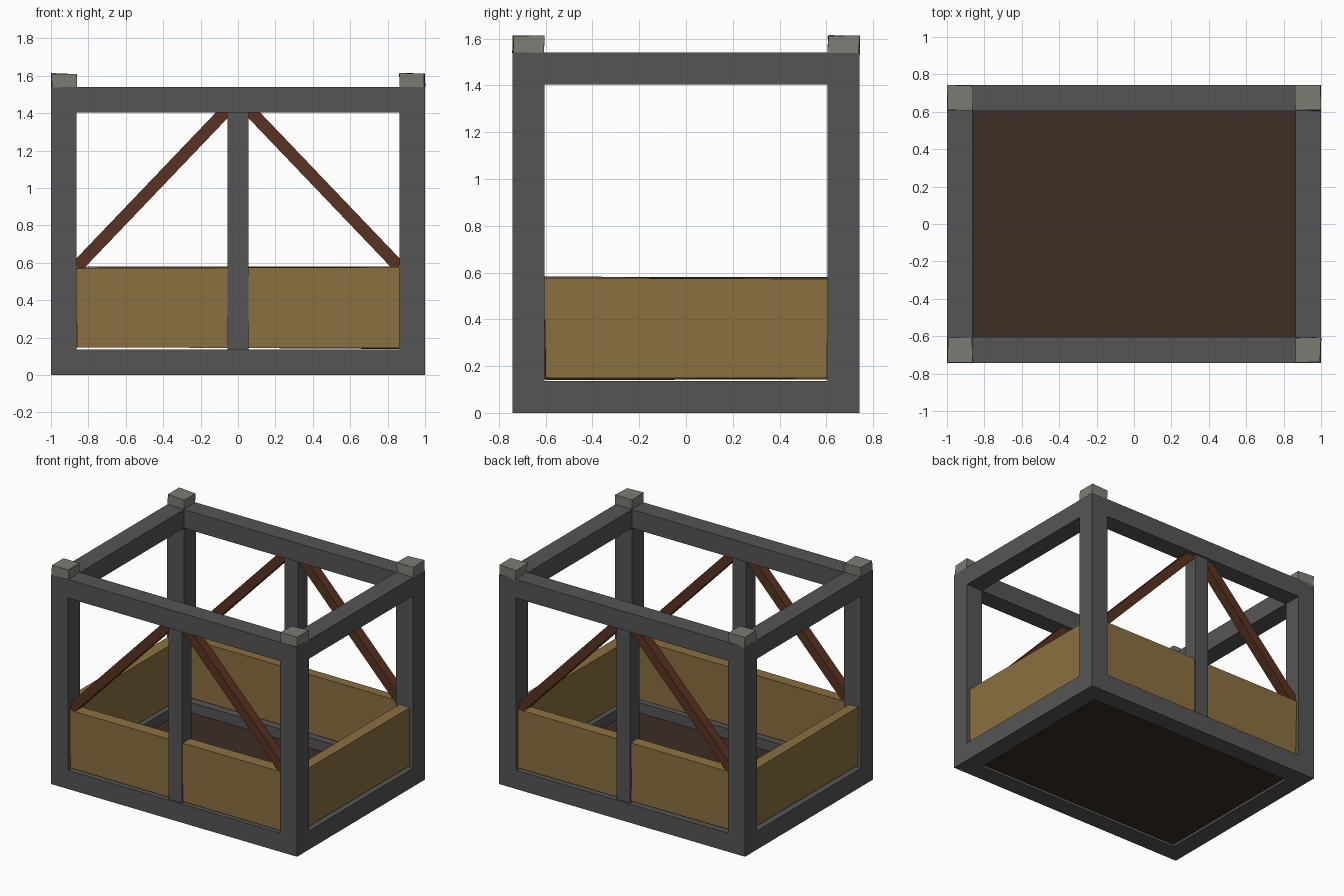
import bpy, bmesh, math, random
from mathutils import Matrix, Vector

random.seed(4)
if "Cube" in bpy.data.objects:
    bpy.data.objects.remove(bpy.data.objects["Cube"], do_unlink=True)


def material(name, rgb):
    m = bpy.data.materials.new(name)
    m.use_nodes = True
    m.diffuse_color = (*rgb, 1)
    m.node_tree.nodes["Principled BSDF"].inputs["Base Color"].default_value = (*rgb, 1)
    return m


STEEL = material("dark grey metal", (0.091, 0.091, 0.091))
CAP = material("light grey metal", (0.195, 0.205, 0.171))
BOARD = material("tan wood", (0.258, 0.162, 0.051))
BRACE = material("red brown wood", (0.102, 0.032, 0.015))
FLOOR = material("dark brown wood", (0.045, 0.026, 0.018))


def box(name, centre, size, mat, tilt=0.0, wobble=0.0):
    """Box turned about y by tilt, with slightly uneven corners if wobbled."""
    bm = bmesh.new()
    bmesh.ops.create_cube(bm, size=1)
    for v in bm.verts:
        v.co = Vector(a * b for a, b in zip(v.co, size))
        v.co += Vector(random.uniform(-wobble, wobble) for _ in range(3))
    bmesh.ops.rotate(bm, verts=bm.verts, matrix=Matrix.Rotation(tilt, 3, "Y"))
    mesh = bpy.data.meshes.new(name)
    bm.to_mesh(mesh)
    bm.free()
    mesh.materials.append(mat)
    obj = bpy.data.objects.new(name, mesh)
    obj.location = centre
    bpy.context.collection.objects.link(obj)
    return obj


# Overall frame sizes
HX, HY, TOP, BEAM = 1.0, 0.742, 1.54, 0.137
IX, IY = HX - BEAM, HY - BEAM          # inner opening
CX, CY = HX - BEAM / 2, HY - BEAM / 2  # beam centre lines

# Corner posts with uneven caps
for sx, side in ((-1, "right"), (1, "left")):
    for sy, end in ((-1, "front"), (1, "back")):
        box(f"{end}_{side}_post", (sx * CX, sy * CY, TOP / 2), (BEAM, BEAM, TOP), STEEL)
        box(f"{end}_{side}_cap", (sx * CX, sy * CY, TOP + 0.034),
            (BEAM - 0.004, BEAM - 0.004, 0.074), CAP, wobble=0.004)

# Front and back: beams, centre post, plank and two diagonal braces
for sy, end in ((-1, "front"), (1, "back")):
    for z, level in ((BEAM / 2, "lower"), (TOP - BEAM / 2, "upper")):
        box(f"{end}_{level}_beam", (0, sy * CY, z), (2 * IX, BEAM, BEAM), STEEL)
    box(f"{end}_centre_post", (0, sy * CY, TOP / 2), (0.11, 0.11, TOP - 2 * BEAM), STEEL)
    box(f"{end}_plank", (0, sy * 0.677, 0.36), (2 * IX, 0.078, 0.43), BOARD, wobble=0.006)
    for sx, side in ((-1, "right"), (1, "left")):
        low, high = Vector((sx * 0.86, 0, 0.58)), Vector((sx * 0.062, 0, 1.415))
        run = high - low
        box(f"{end}_{side}_brace", (low + high) / 2 + Vector((0, sy * CY, 0)),
            (0.066, 0.072, run.length), BRACE, tilt=math.atan2(run.x, run.z))

# Sides: beams and plank
for sx, side in ((-1, "right"), (1, "left")):
    for z, level in ((BEAM / 2, "lower"), (TOP - BEAM / 2, "upper")):
        box(f"{side}_{level}_beam", (sx * CX, 0, z), (BEAM, 2 * IY, BEAM), STEEL)
    box(f"{side}_plank", (sx * 0.935, 0, 0.361), (0.078, 2 * IY, 0.432), BOARD, wobble=0.006)

# Floor panel inside the lower frame
box("floor_panel", (0, 0, 0.04), (2 * IX, 2 * IY, 0.045), FLOOR)
